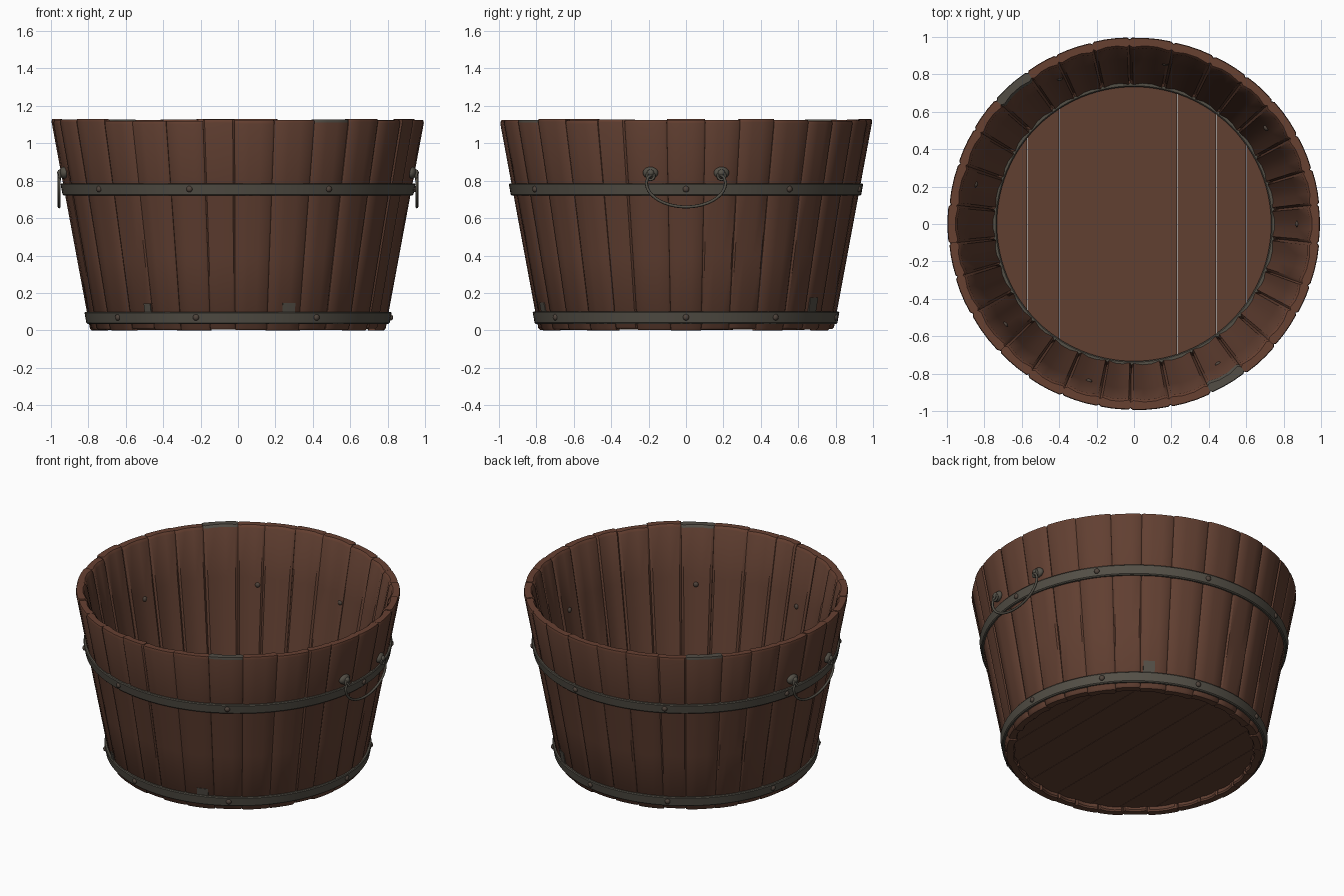
import bpy, bmesh, math, random
from mathutils import Matrix, Vector

if "Cube" in bpy.data.objects:
    bpy.data.objects.remove(bpy.data.objects["Cube"])

random.seed(4)
H, THICK = 1.13, 0.058


def material(name, rgb):
    m = bpy.data.materials.new(name)
    m.diffuse_color = (*rgb, 1)
    m.use_nodes = True
    m.node_tree.nodes["Principled BSDF"].inputs["Base Color"].default_value = m.diffuse_color
    return m


WOOD = material("brown wood", (0.120, 0.050, 0.031))
RIM = material("reddish end grain", (0.135, 0.052, 0.031))
IRON = material("dull iron", (0.088, 0.079, 0.062))
RIVET = material("rusty iron", (0.080, 0.058, 0.045))
WORN = material("weathered grey", (0.085, 0.075, 0.060))


def wall(z):
    return 0.79 + 0.21 * z / H


def finish(bm, name, mats, angle=35):
    bmesh.ops.recalc_face_normals(bm, faces=bm.faces)
    me = bpy.data.meshes.new(name)
    bm.to_mesh(me)
    bm.free()
    for m in mats:
        me.materials.append(m)
    ob = bpy.data.objects.new(name, me)
    bpy.context.collection.objects.link(ob)
    bpy.ops.object.select_all(action='DESELECT')
    ob.select_set(True)
    bpy.context.view_layer.objects.active = ob
    bpy.ops.object.shade_smooth_by_angle(angle=math.radians(angle))
    return ob


def skin(bm, loops, closed=False):
    """Join equal point loops into a tube, capped unless closed."""
    rings = [[bm.verts.new(p) for p in l] for l in loops]
    n = len(rings[0])
    pairs = list(zip(rings, rings[1:])) + ([(rings[-1], rings[0])] if closed else [])
    for a, b in pairs:
        for i in range(n):
            bm.faces.new((a[i], a[(i + 1) % n], b[(i + 1) % n], b[i]))
    if not closed:
        bm.faces.new(rings[0])
        bm.faces.new(rings[-1])


def lathe(name, profile, mat, start=0, sweep=360, steps=96):
    """Spin a closed (radius, z) profile about z."""
    full = sweep == 360
    bm = bmesh.new()
    loops = []
    for i in range(steps if full else steps + 1):
        a = math.radians(start + sweep * i / steps)
        loops.append([(r * math.cos(a), r * math.sin(a), z) for r, z in profile])
    skin(bm, loops, full)
    return finish(bm, name, [mat])


# Staves: tapered boards with eased edges and uneven tops
COUNT = 30
step = 2 * math.pi / COUNT
edges = []
for i in range(COUNT):
    fixed = i in (0, 1, COUNT // 2, COUNT // 2 + 1)
    edges.append((i - 0.5) * step + (0 if fixed else random.uniform(-0.03, 0.03)))
edges.append(edges[0] + 2 * math.pi)

bm = bmesh.new()
for i in range(COUNT):
    a0, a1 = edges[i], edges[i + 1]
    worn = any(a0 < math.radians(d) <= a1 for d in (129, 301))
    top = H - random.uniform(0, 0.012)
    push = random.uniform(0, 0.005)
    low = random.uniform(0, 0.01) if i % 3 else 0
    loops = []
    for z, ease in ((low, 0.008), (low + 0.01, 0), (0.4, 0), (0.8, 0), (top - 0.014, 0), (top, 0.01)):
        ro = wall(z) - push - ease
        if z == top:
            ro = wall(z) - push - 0.006
        ri = wall(z) - THICK - push + ease
        pts = []
        # outer face bows gently, inner face is a hollow curve
        for t, d in ((0, 0.010), (0.06, 0.001), (0.35, 0), (0.65, 0), (0.94, 0.001), (1, 0.010)):
            pts.append((a0 + (a1 - a0) * t, ro - d))
        for t, d in ((1, 0.004), (0.93, -0.006), (0.65, 0.003), (0.35, 0.003), (0.07, -0.006), (0, 0.004)):
            pts.append((a0 + (a1 - a0) * t, ri + d))
        loops.append([(r * math.cos(a), r * math.sin(a), z) for a, r in pts])
    before = len(bm.faces)
    skin(bm, loops)
    bm.faces.ensure_lookup_table()
    for f in bm.faces[before:]:
        if f.calc_center_median().z > top - 0.013:
            f.material_index = 2 if worn else 1
finish(bm, "staves", [WOOD, RIM, WORN], 40)

# Floor planks: slices of a disc
R = 0.748
cuts = [-R, -0.57, -0.40, -0.24, 0.0, 0.23, 0.44, 0.60, R]
bm = bmesh.new()
for x0, x1 in zip(cuts, cuts[1:]):
    x0, x1 = x0 + 0.001, x1 - 0.001
    n = 16
    # even angular steps keep the round ends smooth
    t0, t1 = math.acos(x0 / R), math.acos(x1 / R)
    arc = [t0 + (t1 - t0) * k / n for k in range(n + 1)]
    pts = [(R * math.cos(t), R * math.sin(t)) for t in arc]
    pts += [(x, -y) for x, y in reversed(pts)]
    skin(bm, [[(x, y, z) for x, y in pts] for z in (0.035, 0.078)])
finish(bm, "floor_planks", [WOOD], 20)


# Iron hoops
def hoop(name, z0, z1):
    e = 0.006
    lathe(name, [(wall(z0) - 0.015, z0), (wall(z0) + 0.007, z0), (wall(z0 + e) + 0.012, z0 + e),
                 (wall(z1 - e) + 0.012, z1 - e), (wall(z1) + 0.007, z1), (wall(z1) - 0.015, z1)], IRON)


hoop("upper_hoop", 0.72, 0.785)
hoop("lower_hoop", 0.035, 0.10)
lathe("inner_floor_ring", [(0.732, 0.07), (0.732, 0.098), (0.738, 0.104), (0.756, 0.104), (0.756, 0.07)], IRON)


# Rivets, outside on both hoops and inside behind the upper one
def dome(bm, loc, angle, size, segs=12):
    m = Matrix.Translation(loc) @ Matrix.Rotation(angle, 4, 'Z') @ Matrix.Diagonal((*size, 1))
    bmesh.ops.create_uvsphere(bm, u_segments=segs, v_segments=8, radius=1, matrix=m)


bm = bmesh.new()
for deg in (0, 36, 79, 117, 166, 218, 254, 301):
    a = math.radians(deg)
    for r, z in ((wall(0.755) + 0.012, 0.755), (wall(0.07) + 0.012, 0.07), (wall(0.755) - THICK, 0.755)):
        dome(bm, (r * math.cos(a), r * math.sin(a), z), a, (0.013, 0.017, 0.017))
finish(bm, "rivets", [RIVET], 60)

# Weathered patches just above the lower hoop
for k, (deg, w, z1) in enumerate(((287, 5, 0.148), (232, 3, 0.145), (54, 5, 0.175))):
    lathe(f"worn_patch_{k + 1}", [(wall(0.09) - 0.004, 0.09), (wall(0.09) + 0.002, 0.09),
                                  (wall(z1) + 0.002, z1), (wall(z1) - 0.004, z1)], WORN, deg, w, 4)


# Handles: two bosses with eyes and a hanging bail on each side
def tube(bm, path, radius, closed=False, sides=8):
    path = [Vector(p) for p in path]
    n, loops = len(path), []
    for i, p in enumerate(path):
        nxt = path[(i + 1) % n] if closed else path[min(i + 1, n - 1)]
        prv = path[i - 1] if closed else path[max(i - 1, 0)]
        t = (nxt - prv).normalized()
        u = Vector((1, 0, 0))
        v = t.cross(u).normalized()
        loops.append([p + radius * (u * math.cos(b) + v * math.sin(b))
                      for b in (2 * math.pi * k / sides for k in range(sides))])
    skin(bm, loops, closed)


for side, label in ((1, "right"), (-1, "left")):
    bm = bmesh.new()
    for s in (-1, 1):
        y = 0.19 * s
        a = math.atan2(y, 0.93 * side)
        dome(bm, (0.93 * side, y, 0.842), a, (0.024, 0.042, 0.032), 20)
        dome(bm, (0.95 * side, y, 0.842), a, (0.016, 0.02, 0.018))
        # eye
        tube(bm, [(0.952 * side, y + 0.02 * math.cos(t), 0.825 + 0.02 * math.sin(t))
                  for t in (math.tau * k / 16 for k in range(16))], 0.007, True)
    finish(bm, label + "_handle_bosses", [IRON], 60)
    bm = bmesh.new()
    arc = [(0.955 * side, 0.212 * math.cos(t), 0.79 - 0.13 * math.sin(t))
           for t in (math.pi * k / 28 for k in range(29))]
    path = [(0.955 * side, 0.185, 0.832), (0.955 * side, 0.204, 0.818)] + arc
    path += [(0.955 * side, -0.204, 0.818), (0.955 * side, -0.185, 0.832)]
    tube(bm, path, 0.008)
    finish(bm, label + "_handle_bail", [IRON], 60)
